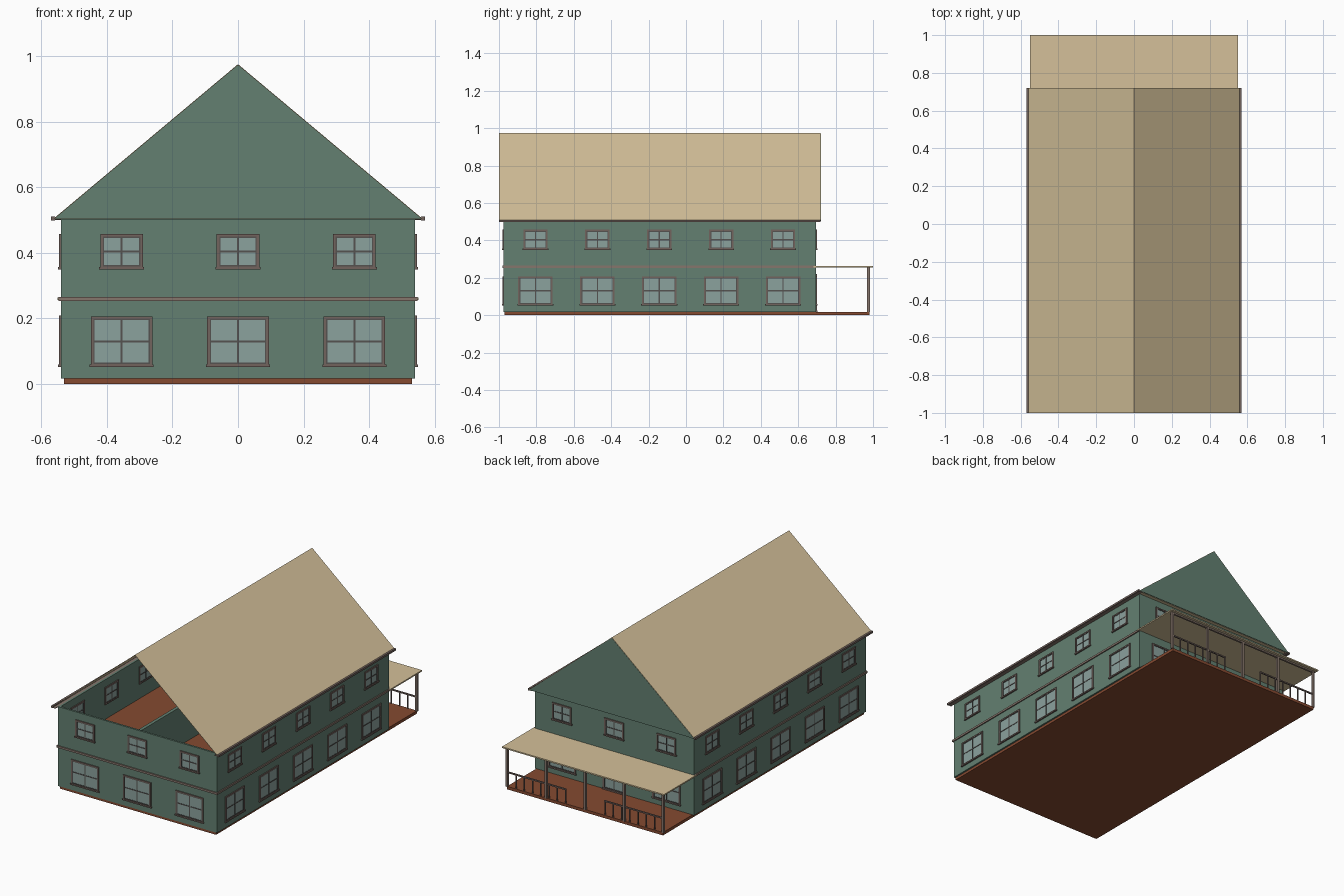
import bpy, bmesh, math
from mathutils import Matrix, Vector

if "Cube" in bpy.data.objects:
    bpy.data.objects.remove(bpy.data.objects["Cube"])


def mat(name, rgb):
    m = bpy.data.materials.new(name)
    m.diffuse_color = (*rgb, 1)
    m.use_nodes = True
    m.node_tree.nodes["Principled BSDF"].inputs["Base Color"].default_value = m.diffuse_color
    return m


GREEN = mat("green siding", (0.125, 0.215, 0.165))
TAN = mat("tan roof", (0.66, 0.53, 0.32))
GLASS = mat("window glass", (0.26, 0.36, 0.34))
CASING = mat("brown casing", (0.17, 0.125, 0.11))
SASH = mat("grey sash", (0.09, 0.085, 0.08))
TRIM = mat("taupe trim", (0.24, 0.18, 0.15))
FLOOR = mat("brown floor", (0.235, 0.068, 0.03))


def make(name, bm, material):
    bmesh.ops.recalc_face_normals(bm, faces=bm.faces)
    me = bpy.data.meshes.new(name)
    bm.to_mesh(me)
    bm.free()
    me.materials.append(material)
    ob = bpy.data.objects.new(name, me)
    bpy.context.collection.objects.link(ob)
    return ob


def add_box(bm, x0, x1, y0, y1, z0, z1, xf=Matrix()):
    m = (xf @ Matrix.Translation(((x0 + x1) / 2, (y0 + y1) / 2, (z0 + z1) / 2))
         @ Matrix.Diagonal((x1 - x0, y1 - y0, z1 - z0, 1)))
    bmesh.ops.create_cube(bm, size=1, matrix=m)


def boxes(name, material, *dims):
    bm = bmesh.new()
    for d in dims:
        add_box(bm, *d)
    return make(name, bm, material)


def prism(name, material, profile, y0, y1):
    # extrude an x-z profile along y
    bm = bmesh.new()
    f = bm.faces.new([bm.verts.new((x, y0, z)) for x, z in profile])
    r = bmesh.ops.extrude_face_region(bm, geom=[f])
    vs = [v for v in r["geom"] if isinstance(v, bmesh.types.BMVert)]
    bmesh.ops.translate(bm, verts=vs, vec=(0, y1 - y0, 0))
    return make(name, bm, material)


W, Y0, Y1, T = 0.54, -0.975, 0.695, 0.012   # wall extents and thickness

# Floors
boxes("ground_floor_and_deck", FLOOR, (-0.53, 0.53, -0.97, 0.98, 0, 0.018))
boxes("upper_floor", FLOOR, (-W + T, W - T, Y0 + T, Y1 - T, 0.25, 0.26))

# Outer walls and the centre partition
boxes("front_wall", GREEN, (-W, W, Y0, Y0 + T, 0.016, 0.503))
boxes("back_wall", GREEN, (-W, W, Y1 - T, Y1, 0.016, 0.503))
for s, n in ((-1, "left"), (1, "right")):
    a, b = sorted((s * W, s * (W - T)))
    boxes(n + "_wall", GREEN, (a, b, Y0 + T, Y1 - T, 0.016, 0.503))
boxes("partition_wall", GREEN, (-0.01, 0.01, Y0 + T, Y1 - T, 0.018, 0.495))

# Belt trim between storeys
e = 0.007
boxes("belt_trim", TRIM,
      (-W - e, W + e, Y0 - e, Y0, 0.253, 0.265),
      (-W - e, -W, Y0, Y1, 0.253, 0.265),
      (W, W + e, Y0, Y1, 0.253, 0.265))

# Roof sheets, open at the front, closed by a gable at the back
R, E, A = 0.56, 0.506, 0.975
prism("roof", TAN, [(-R, E), (0, A), (R, E), (R, E - 0.003), (0, A - 0.003), (-R, E - 0.003)],
      -1.0, 0.72)
prism("back_gable", GREEN, [(-R, E - 0.003), (R, E - 0.003), (0, A - 0.003)], 0.717, 0.721)
boxes("gable_soffit", TAN, (-R, R, Y1 - T, 0.717, 0.501, 0.504))
for s, n in ((-1, "left"), (1, "right")):
    a, b = sorted((s * 0.558, s * 0.57))
    boxes(n + "_gutter", CASING, (a, b, -1.0, 0.72, 0.498, 0.51))
    a, b = sorted((s * W, s * 0.56))
    boxes(n + "_soffit", TRIM, (a, b, -1.0, 0.72, 0.5, 0.503))


# Windows: local frame has x along the wall, -y outward
def windows(name, xf, specs):
    cas, sash, glass = bmesh.new(), bmesh.new(), bmesh.new()
    for c, w, z0, z1 in specs:
        x0, x1 = c - w / 2, c + w / 2

        def ring(bm, i, t, ya, yb):
            a, b, lo, hi = x0 + i, x1 - i, z0 + i, z1 - i
            for d in ((a, a + t, lo, hi), (b - t, b, lo, hi),
                      (a + t, b - t, lo, lo + t), (a + t, b - t, hi - t, hi)):
                add_box(bm, d[0], d[1], ya, yb, d[2], d[3], xf)
        ring(cas, 0, 0.008, -0.006, T + 0.006)
        ring(sash, 0.008, 0.004, -0.004, T + 0.004)
        add_box(cas, x0 - 0.004, x1 + 0.004, -0.009, 0, z0 - 0.002, z0 + 0.006, xf)
        add_box(glass, x0 + 0.01, x1 - 0.01, -0.002, T + 0.002, z0 + 0.01, z1 - 0.01, xf)
        zm = (z0 + z1) / 2
        add_box(sash, c - 0.003, c + 0.003, -0.004, T + 0.004, z0 + 0.01, z1 - 0.01, xf)
        add_box(sash, x0 + 0.01, x1 - 0.01, -0.004, T + 0.004, zm - 0.003, zm + 0.003, xf)
    make(name + "_casings", cas, CASING)
    make(name + "_sashes", sash, SASH)
    make(name + "_glass", glass, GLASS)


def place(x, y, deg):
    return Matrix.Translation((x, y, 0)) @ Matrix.Rotation(math.radians(deg), 4, 'Z')


ends = (-0.355, 0, 0.355)
sides = [-0.805 + 0.331 * i for i in range(5)]
upper_end = [(c, 0.13, 0.35, 0.457) for c in ends]
windows("front_window", place(0, Y0, 0), [(c, 0.188, 0.053, 0.206) for c in ends] + upper_end)
windows("back_window", place(0, Y1, 180),
        [(c, 0.188, 0.053, 0.206) for c in ends if c] + upper_end)
side = [(c, 0.185, 0.053, 0.208) for c in sides] + [(c, 0.13, 0.35, 0.457) for c in sides]
windows("right_window", place(W, 0, 90), side)
windows("left_window", place(-W, 0, -90), [(-c, w, a, b) for c, w, a, b in side])

# Glazed back door
windows("back_door", place(0, Y1, 180), [(0, 0.15, 0.02, 0.22)])

# Porch roof, posts and railings
boxes("porch_roof", TAN, (-0.55, 0.55, Y1 - T, 1.0, 0.256, 0.264))
boxes("porch_beam", TRIM, (-0.537, 0.537, 0.97, 0.982, 0.247, 0.256))
boxes("porch_posts", TRIM, *[(x - 0.007, x + 0.007, 0.969, 0.983, 0.016, 0.256)
                             for x in (-0.53, -0.265, 0, 0.265, 0.53)])
rails = []
for s in (-1, 1):
    a, b = sorted((s * 0.13, s * 0.53))
    rails.append((a, b, 0.972, 0.98, 0.1, 0.108))
    for i in range(8):
        x = a + 0.004 + (b - a - 0.008) * i / 7
        rails.append((x - 0.003, x + 0.003, 0.973, 0.979, 0.018, 0.1))
boxes("porch_railings", CASING, *rails)
